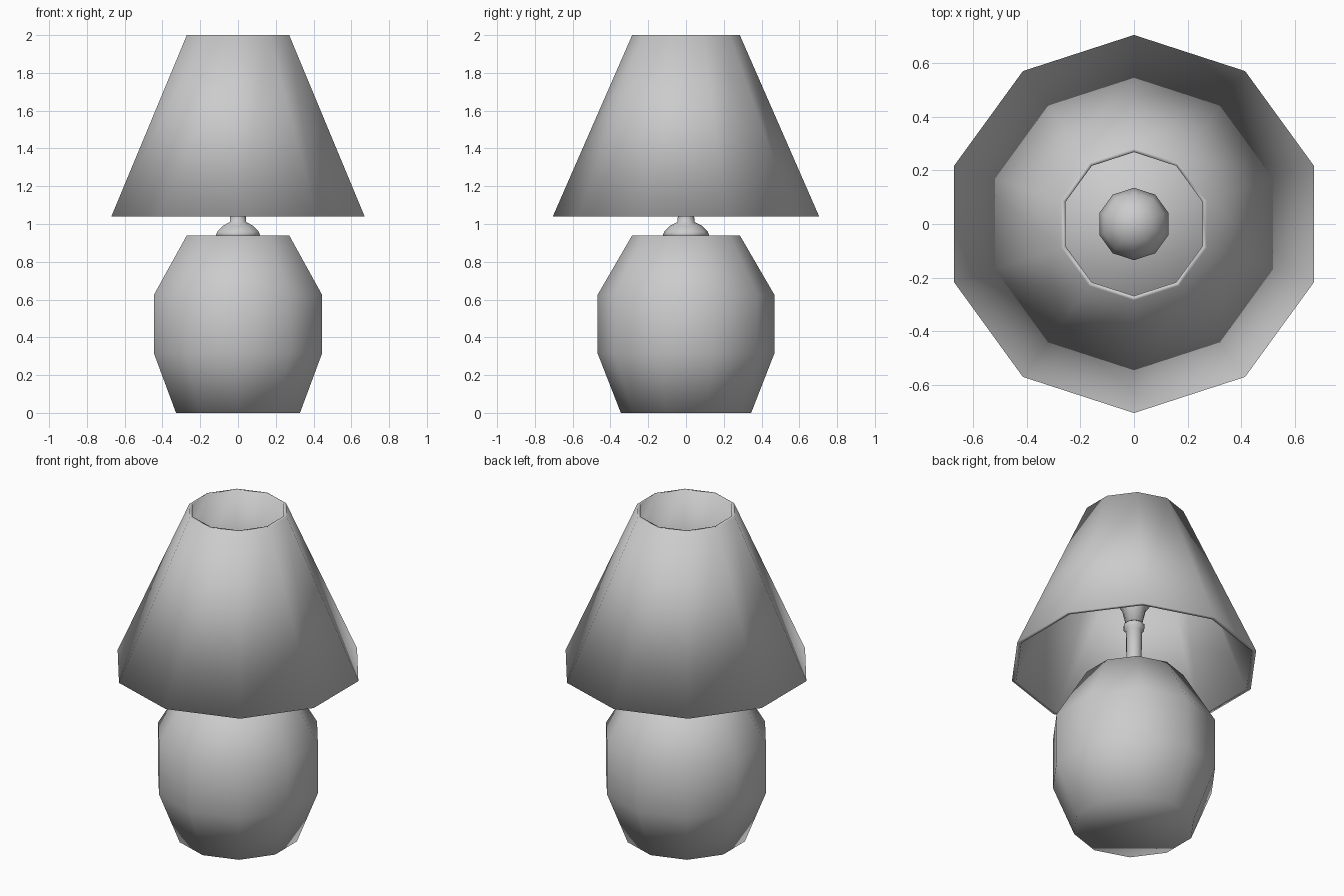
import bpy, bmesh
from math import sin, cos, pi

if "Cube" in bpy.data.objects:
    bpy.data.objects.remove(bpy.data.objects["Cube"])

SIDES = 10


def lathe(name, profile, closed=False):
    """Spin (radius, z) points round the z axis, with a corner on the y axis."""
    bm = bmesh.new()
    rings = []
    for r, z in profile:
        if r == 0:
            rings.append([bm.verts.new((0, 0, z))] * SIDES)
        else:
            rings.append([bm.verts.new((r * cos(pi / 2 + 2 * pi * i / SIDES),
                                        r * sin(pi / 2 + 2 * pi * i / SIDES), z))
                          for i in range(SIDES)])
    pairs = list(zip(rings, rings[1:]))
    if closed:
        pairs.append((rings[-1], rings[0]))
    for a, b in pairs:
        for i in range(SIDES):
            j = (i + 1) % SIDES
            bm.faces.new(list(dict.fromkeys((a[i], a[j], b[j], b[i]))))
    if not closed:
        # flat end caps where the profile does not end on the axis
        for ring in (rings[0], rings[-1]):
            if ring[0] is not ring[1]:
                bm.faces.new(ring)
    bmesh.ops.recalc_face_normals(bm, faces=bm.faces)
    for f in bm.faces:
        f.smooth = True
    mesh = bpy.data.meshes.new(name)
    bm.to_mesh(mesh)
    bm.free()
    ob = bpy.data.objects.new(name, mesh)
    bpy.context.collection.objects.link(ob)
    return ob


# rounded pot-shaped base
lathe("base", [(0.345, 0), (0.468, 0.315), (0.468, 0.625), (0.285, 0.94)])

# domed foot, stem and socket collar
lathe("stem", [(0.125, 0.935), (0.115, 0.96), (0.085, 0.99), (0.046, 1.01),
               (0.043, 1.04), (0.047, 1.26), (0.06, 1.275), (0.06, 1.30),
               (0.048, 1.31)])

# light bulb
lathe("bulb", [(0.046, 1.305), (0.068, 1.40), (0.115, 1.47), (0.135, 1.54),
               (0.118, 1.61), (0.07, 1.66), (0, 1.68)])

# hollow tapered shade with a thin wall
lathe("shade", [(0.705, 1.04), (0.285, 2.0), (0.268, 2.0), (0.68, 1.04)], closed=True)
